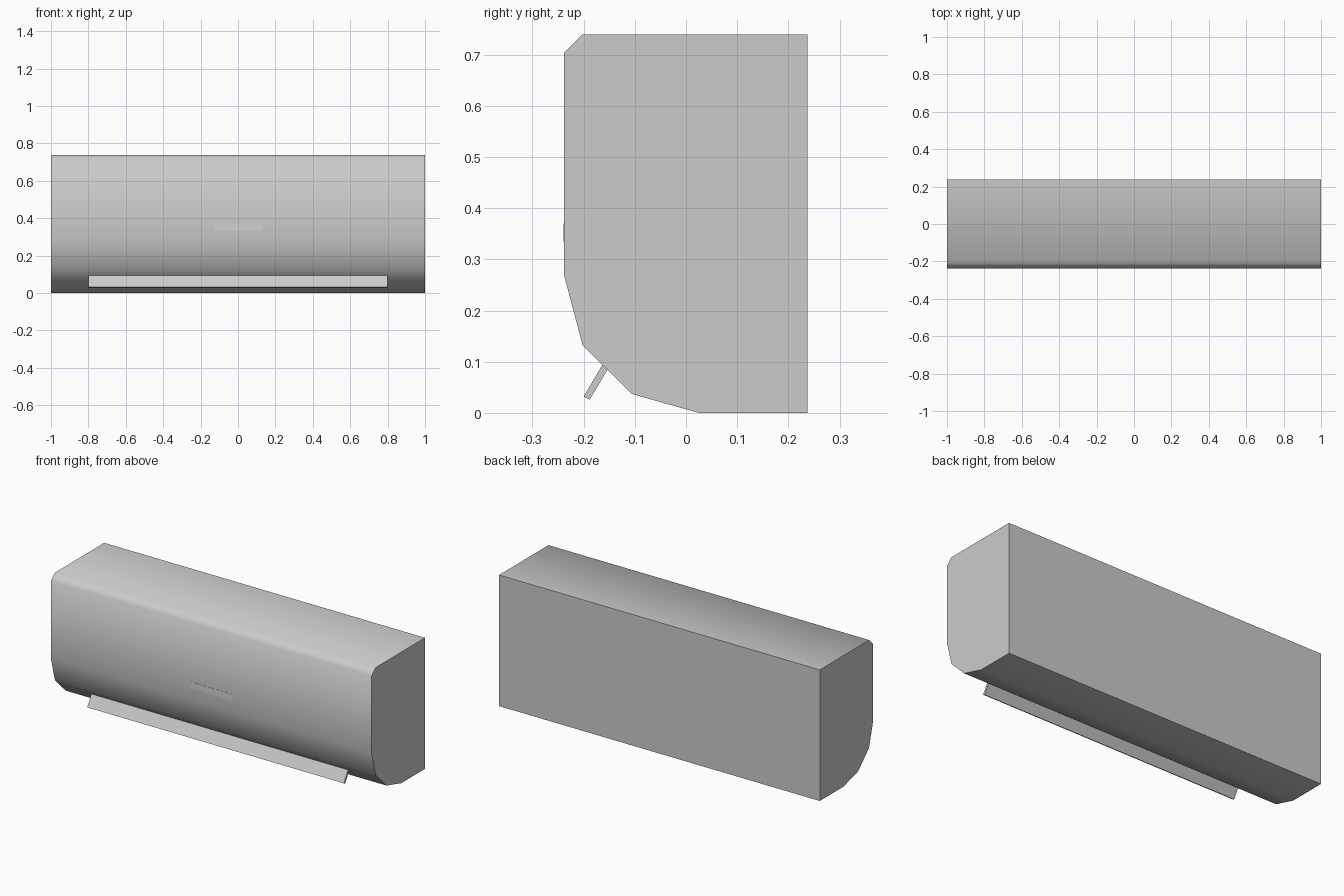
import bpy
import bmesh
from math import radians

cube = bpy.data.objects.get("Cube")
if cube:
    bpy.data.objects.remove(cube, do_unlink=True)


def make_material(name, color):
    mat = bpy.data.materials.new(name)
    mat.use_nodes = True
    mat.diffuse_color = color
    mat.node_tree.nodes["Principled BSDF"].inputs["Base Color"].default_value = color
    return mat


def extrude_profile(name, profile, half_width, mat, smooth=False):
    """Sweep a closed (y, z) profile along x, centred on x = 0."""
    bm = bmesh.new()
    face = bm.faces.new([bm.verts.new((-half_width, y, z)) for y, z in profile])
    swept = bmesh.ops.extrude_face_region(bm, geom=[face], use_keep_orig=True)
    verts = [v for v in swept["geom"] if isinstance(v, bmesh.types.BMVert)]
    bmesh.ops.translate(bm, vec=(2 * half_width, 0, 0), verts=verts)
    bmesh.ops.recalc_face_normals(bm, faces=bm.faces)
    mesh = bpy.data.meshes.new(name)
    bm.to_mesh(mesh)
    bm.free()
    mesh.materials.append(mat)
    obj = bpy.data.objects.new(name, mesh)
    bpy.context.collection.objects.link(obj)
    if smooth:
        bpy.ops.object.select_all(action="DESELECT")
        obj.select_set(True)
        bpy.context.view_layer.objects.active = obj
        bpy.ops.object.shade_smooth_by_angle(angle=radians(50))
    return obj


casing_grey = make_material("casing_grey", (0.6, 0.6, 0.6, 1))
panel_grey = make_material("panel_grey", (0.64, 0.64, 0.64, 1))

# Casing: flat back, chamfered top edge, rounded lower front
casing = [(0.237, 0), (0.237, 0.739), (-0.203, 0.739), (-0.238, 0.704),
          (-0.238, 0.268), (-0.202, 0.132), (-0.106, 0.037), (0.025, 0)]
extrude_profile("casing", casing, 1.0, casing_grey, smooth=True)

# Air flap hanging from the lower front
flap = [(-0.2, 0.032), (-0.188, 0.026), (-0.15, 0.09), (-0.162, 0.096)]
extrude_profile("air_flap", flap, 0.8, casing_grey)

# Thin blank panel on the front
panel = [(-0.239, 0.335), (-0.239, 0.37), (-0.236, 0.37), (-0.236, 0.335)]
extrude_profile("front_panel", panel, 0.13, panel_grey)
